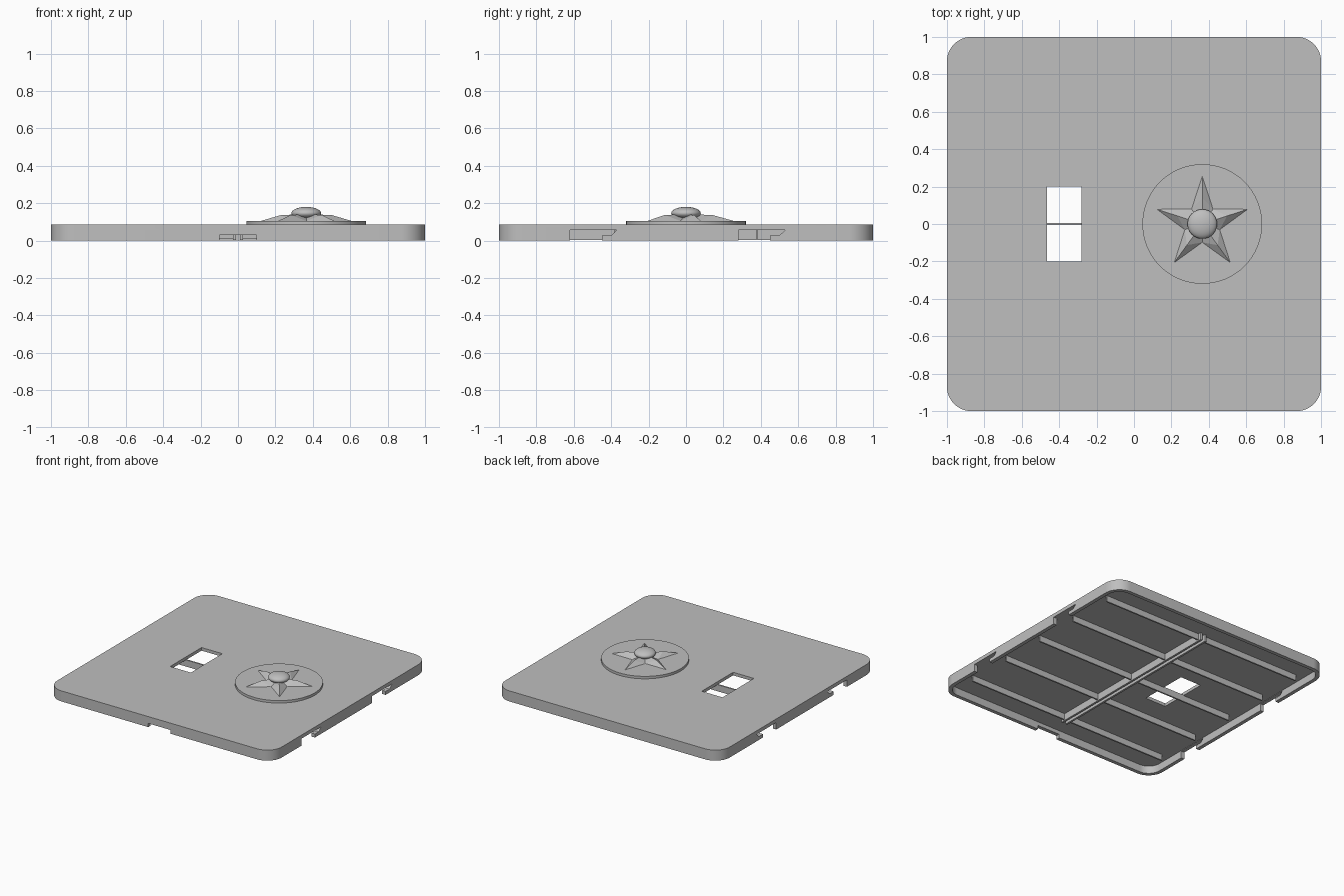
import bpy, bmesh, math
from mathutils import Vector

if "Cube" in bpy.data.objects:
    bpy.data.objects.remove(bpy.data.objects["Cube"])

TOP, ROOF, MED_X = 0.085, 0.06, 0.365

grey = bpy.data.materials.new("plain grey")
grey.use_nodes = True
grey.diffuse_color = (0.52, 0.52, 0.52, 1)
grey.node_tree.nodes["Principled BSDF"].inputs["Base Color"].default_value = (0.52, 0.52, 0.52, 1)


def finish(name, bm, smooth=False):
    bmesh.ops.recalc_face_normals(bm, faces=bm.faces)
    mesh = bpy.data.meshes.new(name)
    bm.to_mesh(mesh)
    bm.free()
    mesh.materials.append(grey)
    ob = bpy.data.objects.new(name, mesh)
    bpy.context.collection.objects.link(ob)
    if smooth:
        smooth_shade(ob)
    return ob


def smooth_shade(ob):
    bpy.ops.object.select_all(action='DESELECT')
    ob.select_set(True)
    bpy.context.view_layer.objects.active = ob
    bpy.ops.object.shade_smooth_by_angle(angle=math.radians(30))


def prism(name, points, move):
    """Extrude a closed outline of 3D points along a vector."""
    bm = bmesh.new()
    face = bm.faces.new([bm.verts.new(p) for p in points])
    new = bmesh.ops.extrude_face_region(bm, geom=[face])["geom"]
    bmesh.ops.translate(bm, vec=move, verts=[v for v in new if isinstance(v, bmesh.types.BMVert)])
    return finish(name, bm)


def box(name, x0, x1, y0, y1, z0, z1):
    return prism(name, [(x0, y0, z0), (x1, y0, z0), (x1, y1, z0), (x0, y1, z0)], (0, 0, z1 - z0))


def rounded_square(name, half, radius, z0, z1, steps=12):
    pts = []
    for k, (sx, sy) in enumerate([(1, 1), (-1, 1), (-1, -1), (1, -1)]):
        for i in range(steps + 1):
            a = math.pi / 2 * (k + i / steps)
            c = half - radius
            pts.append((sx * c + radius * math.cos(a), sy * c + radius * math.sin(a), z0))
    return prism(name, pts, (0, 0, z1 - z0))


def cut(target, cutters):
    """Subtract each cutter, then keep the result as plain mesh."""
    for c in cutters:
        mod = target.modifiers.new("cut", 'BOOLEAN')
        mod.operation, mod.solver, mod.object = 'DIFFERENCE', 'EXACT', c
    deps = bpy.context.evaluated_depsgraph_get()
    mesh = bpy.data.meshes.new_from_object(target.evaluated_get(deps))
    target.modifiers.clear()
    target.data = mesh
    for c in cutters:
        bpy.data.objects.remove(c)


# Hollow panel with a window, side hook slots and a front notch
panel = rounded_square("panel", 1.0, 0.13, 0, TOP)
cutters = [
    rounded_square("hollow_cutter", 0.97, 0.10, -0.1, ROOF),
    box("window_cutter", -0.465, -0.28, -0.2, 0.2, 0.03, 0.2),
    box("front_notch_cutter", -0.1, 0.1, -1.1, -0.95, -0.1, 0.03),
]
for start in (-0.62, 0.28):
    slot = [(0, -0.1), (0.17, -0.1), (0.17, 0.028), (0.22, 0.028), (0.25, 0.056), (0, 0.056)]
    for x in (-1.1, 0.95):
        cutters.append(prism("slot_cutter", [(x, start + y, z) for y, z in slot], (0.15, 0, 0)))
cut(panel, cutters)
smooth_shade(panel)

# Stiffening ribs underneath
for i in range(-2, 3):
    y = i * 0.38
    for side, x0, x1 in (("right", -0.9, -0.02), ("left", 0.02, 0.9)):
        box(f"rib_{side}_{i + 3}", x0, x1, y - 0.006, y + 0.006, 0.012, ROOF + 0.005)
for side, x in (("right", -0.02), ("left", 0.02)):
    box(f"centre_rib_{side}", x - 0.008, x + 0.008, -0.79, 0.79, 0.004, ROOF + 0.005)

# Round medallion base
bm = bmesh.new()
bmesh.ops.create_cone(bm, cap_ends=True, segments=64, radius1=0.32, radius2=0.32, depth=0.025)
bmesh.ops.translate(bm, vec=(MED_X, 0, 0.0925), verts=bm.verts)
finish("medallion_base", bm, True)

# Five-pointed star with raised ridges
bm = bmesh.new()


def polar(r, a, z):
    return bm.verts.new((MED_X + r * math.cos(a), r * math.sin(a), z))


step = math.pi / 5
angles = [math.pi / 2 + 2 * step * k for k in range(5)]
tips = [polar(0.255, a, 0.105) for a in angles]
ridges = [polar(0.14, a, 0.137) for a in angles]
valleys = [polar(0.098, a + step, 0.105) for a in angles]
centre = bm.verts.new((MED_X, 0, 0.14))
for k in range(5):
    for v in (valleys[k], valleys[k - 1]):
        bm.faces.new((tips[k], ridges[k], v))
        bm.faces.new((ridges[k], centre, v))
bm.faces.new([v for pair in zip(tips, valleys) for v in pair])
finish("star", bm)

# Flattened dome at the middle of the star
bm = bmesh.new()
bmesh.ops.create_uvsphere(bm, u_segments=40, v_segments=20, radius=1)
bmesh.ops.scale(bm, vec=(0.079, 0.079, 0.034), verts=bm.verts)
bmesh.ops.translate(bm, vec=(MED_X, 0, 0.146), verts=bm.verts)
finish("centre_dome", bm, True)
